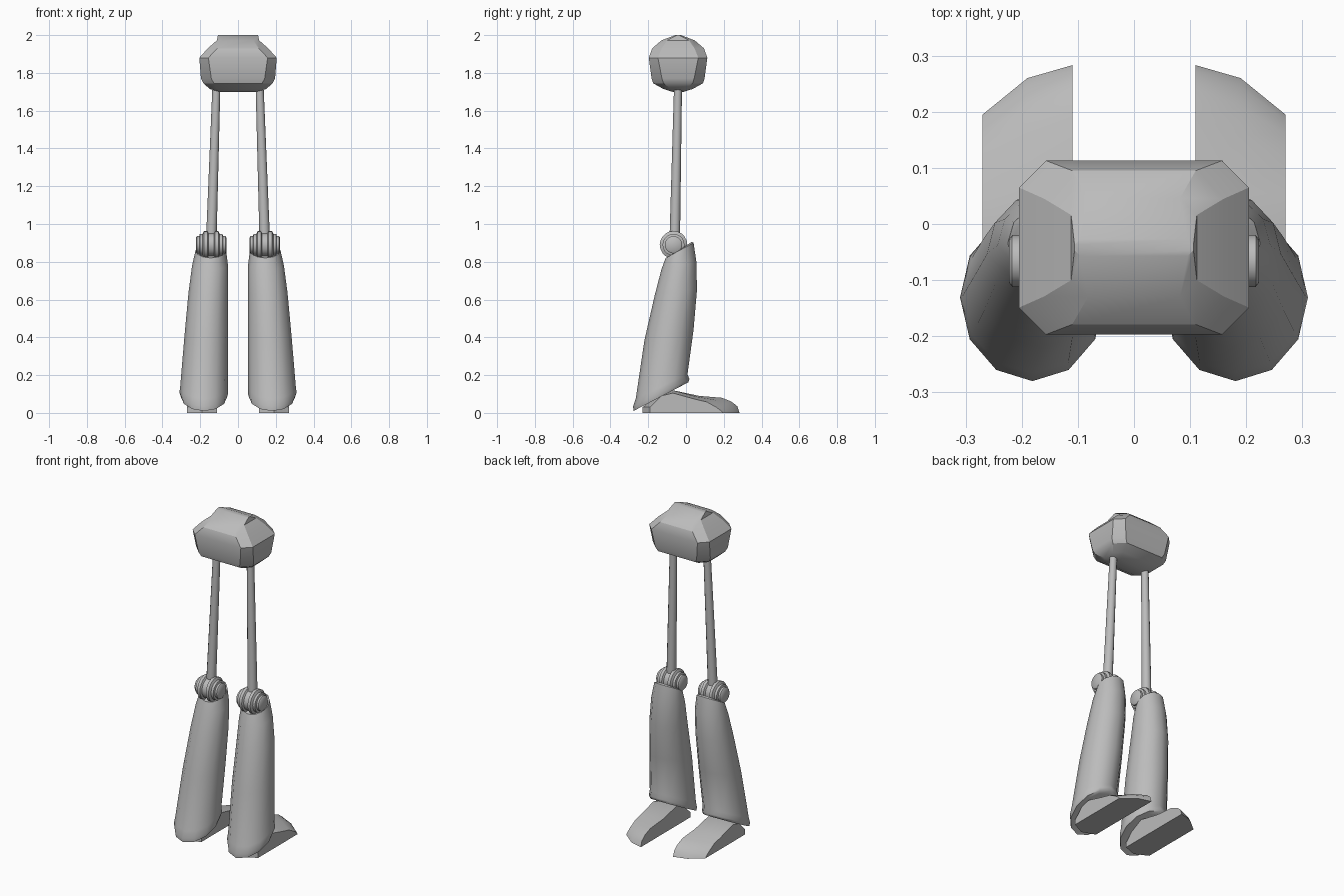
import bpy, bmesh, math
from mathutils import Vector

cube = bpy.data.objects.get("Cube")
if cube:
    bpy.data.objects.remove(cube, do_unlink=True)

grey = bpy.data.materials.new("plain grey")
grey.use_nodes = True
COLOR = (0.5, 0.5, 0.5, 1)
grey.diffuse_color = COLOR
grey.node_tree.nodes["Principled BSDF"].inputs["Base Color"].default_value = COLOR


def loft(name, rings, angle=40):
    """Skin a list of equal-length closed rings and cap both ends."""
    bm = bmesh.new()
    loops = [[bm.verts.new(p) for p in ring] for ring in rings]
    for a, b in zip(loops, loops[1:]):
        for i in range(len(a)):
            j = (i + 1) % len(a)
            bm.faces.new((a[i], a[j], b[j], b[i]))
    bm.faces.new(loops[0])
    bm.faces.new(loops[-1])
    bmesh.ops.recalc_face_normals(bm, faces=bm.faces)
    mesh = bpy.data.meshes.new(name)
    bm.to_mesh(mesh)
    bm.free()
    mesh.materials.append(grey)
    ob = bpy.data.objects.new(name, mesh)
    bpy.context.collection.objects.link(ob)
    bpy.ops.object.select_all(action='DESELECT')
    ob.select_set(True)
    bpy.context.view_layer.objects.active = ob
    bpy.ops.object.shade_smooth_by_angle(angle=math.radians(angle))
    return ob


def circle(center, u, v, n):
    """Ring around center spanned by the two half-axis vectors."""
    return [center + u * math.cos(math.tau * i / n) + v * math.sin(math.tau * i / n)
            for i in range(n)]


def chamfered(z, hx, hy, c, cy=-0.042):
    """Rectangle with cut corners at height z."""
    pts = [(hx, hy - c), (hx - c, hy), (c - hx, hy), (-hx, hy - c),
           (-hx, c - hy), (c - hx, -hy), (hx - c, -hy), (hx, c - hy)]
    return [(x, y + cy, z) for x, y in pts]


# Hip block: z, half width, half depth, corner cut
loft("hip_block", [chamfered(*r) for r in (
    (1.70, .10, .03, .02), (1.715, .15, .078, .04), (1.745, .183, .132, .055),
    (1.77, .196, .14, .055), (1.88, .205, .155, .048), (1.93, .16, .137, .05),
    (1.972, .112, .088, .03), (2.0, .106, .015, .01))], 28)

# Shin rings: front y, front z, back y, back z, outer x, inner x
SHIN = ((-.255, .025, -.01, .15, .285, .075), (-.278, .010, .012, .162, .303, .057),
        (-.280, .035, .018, .18, .310, .052), (-.266, .075, .008, .205, .306, .054),
        (-.220, .385, .040, .44, .283, .052), (-.165, .625, .058, .65, .262, .052),
        (-.130, .760, .055, .80, .243, .053), (-.108, .820, .040, .90, .225, .063),
        (-.095, .822, .030, .905, .215, .073))

# Knee hub half profile: distance along the axle, radius
HUB = ((0, .062), (.014, .062), (.02, .073), (.038, .073), (.045, .058),
       (.06, .058), (.063, .046), (.075, .046), (.081, .038))

# Foot side profiles, heel to toe, with their x
FOOT = (
    (.11, ((-.2, 0), (-.2, .03), (-.13, .1), (-.07, .12), (.07, .09),
           (.19, .08), (.24, .06), (.272, .035), (.283, 0))),
    (.19, ((-.23, 0), (-.23, .03), (-.14, .1), (-.07, .12), (.06, .085),
           (.16, .068), (.21, .05), (.245, .025), (.26, 0))),
    (.27, ((-.19, 0), (-.19, .03), (-.13, .09), (-.07, .105), (.05, .072),
           (.11, .058), (.16, .03), (.185, .012), (.195, 0))))

for side, s in (("left", 1), ("right", -1)):
    # Thigh rod
    X, Y, Z = Vector((1, 0, 0)), Vector((0, 1, 0)), Vector((0, 0, 1))
    loft(side + "_thigh_rod", [
        circle(Vector((s * x, y, z)), X * r, Y * r, 12)
        for x, y, z, r in ((.114, -.042, 1.74, .021), (.142, -.06, .9, .028))])

    # Knee hub on a sideways axle
    steps = [(-d, r) for d, r in reversed(HUB[1:])] + list(HUB)
    loft(side + "_knee_hub", [
        circle(Vector((s * .142 + d, -.066, .89)), Y * r, Z * r, 20) for d, r in steps])

    # Shin shell with slanted ends and a rolled lower rim
    rings = []
    for yf, zf, yb, zb, xo, xi in SHIN:
        front, back = Vector((0, yf, zf)), Vector((0, yb, zb))
        center = (front + back) / 2 + X * s * (xo + xi) / 2
        rings.append(circle(center, X * (xo - xi) / 2, (back - front) / 2, 12))
    loft(side + "_shin", rings, 45)

    # Foot with a slanted toe
    loft(side + "_foot", [[(s * x, y, z) for y, z in prof] for x, prof in FOOT], 35)
